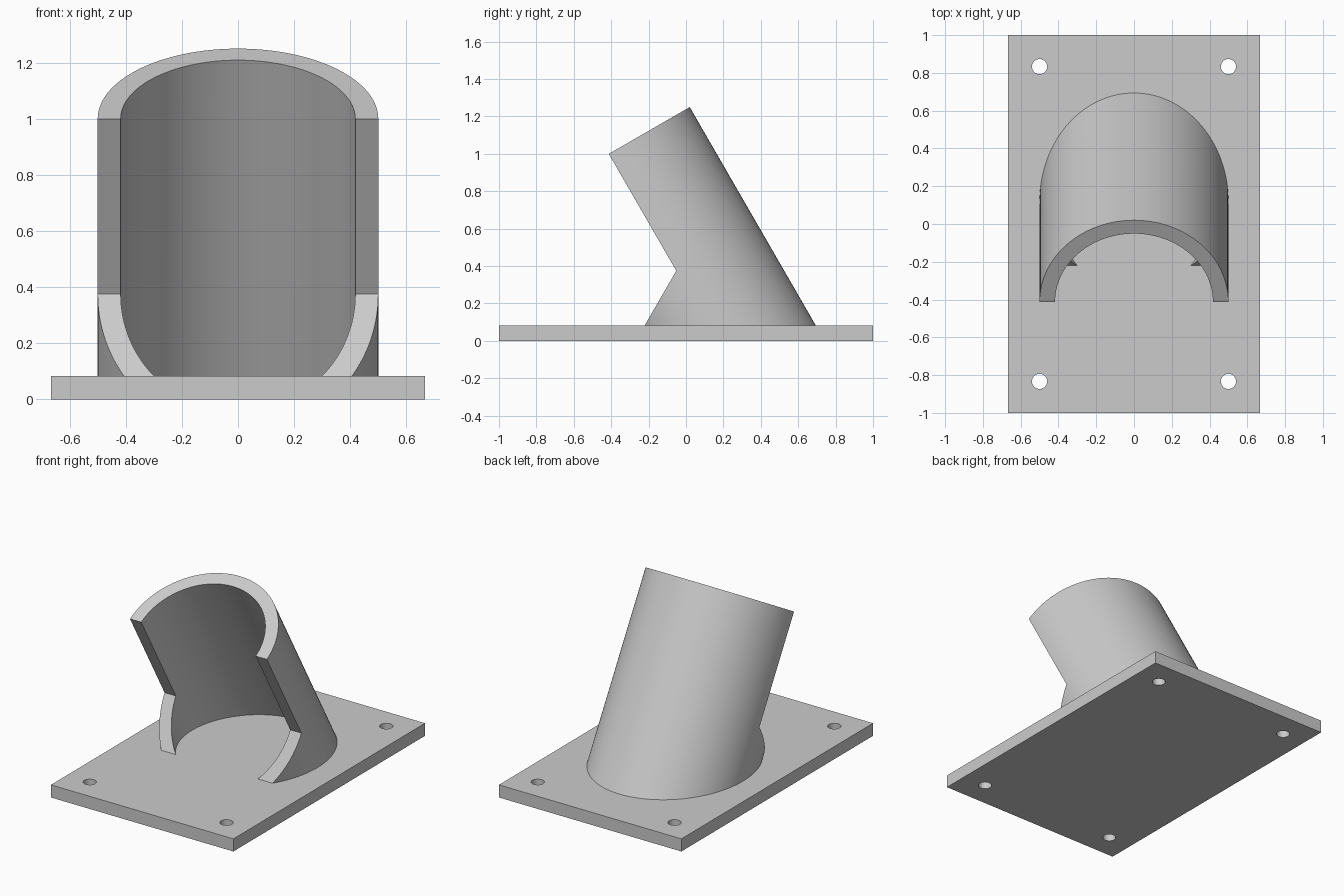
import bpy, bmesh, math
from mathutils import Matrix, Vector

if "Cube" in bpy.data.objects:
    bpy.data.objects.remove(bpy.data.objects["Cube"], do_unlink=True)

PLATE_T = 1 / 12
R_OUT, R_IN = 0.5, 0.418
TILT = math.radians(30)
TOP = Vector((0, -0.413, 1.0))      # centre of the open tube end

grey = bpy.data.materials.new("plain grey")
grey.use_nodes = True
colour = (0.6, 0.6, 0.6, 1)
grey.diffuse_color = colour
grey.node_tree.nodes["Principled BSDF"].inputs["Base Color"].default_value = colour


def finish(name, bm):
    bmesh.ops.recalc_face_normals(bm, faces=bm.faces)
    mesh = bpy.data.meshes.new(name)
    bm.to_mesh(mesh)
    bm.free()
    mesh.materials.append(grey)
    obj = bpy.data.objects.new(name, mesh)
    bpy.context.collection.objects.link(obj)
    return obj


def box(name, size, centre):
    bm = bmesh.new()
    mat = Matrix.Translation(centre) @ Matrix.Diagonal((*size, 1))
    bmesh.ops.create_cube(bm, size=1, matrix=mat)
    return finish(name, bm)


def cylinder(name, radius, length, matrix, segments):
    bm = bmesh.new()
    bmesh.ops.create_cone(bm, cap_ends=True, segments=segments, radius1=radius,
                          radius2=radius, depth=length, matrix=matrix)
    return finish(name, bm)


def cut(target, cutter):
    """Subtract the cutter, apply the result and remove the cutter."""
    bpy.ops.object.select_all(action="DESELECT")
    bpy.context.view_layer.objects.active = target
    target.select_set(True)
    mod = target.modifiers.new("cut", "BOOLEAN")
    mod.operation = "DIFFERENCE"
    mod.solver = "EXACT"
    mod.object = cutter
    bpy.ops.object.modifier_apply(modifier=mod.name)
    bpy.data.objects.remove(cutter, do_unlink=True)


def smooth(obj):
    bpy.ops.object.select_all(action="DESELECT")
    bpy.context.view_layer.objects.active = obj
    obj.select_set(True)
    bpy.ops.object.shade_smooth_by_angle(angle=math.radians(30))


# Base plate with four corner screw holes
plate = box("base_plate", (4 / 3, 2, PLATE_T), (0, 0, PLATE_T / 2))
for x in (-0.5, 0.5):
    for y in (-5 / 6, 5 / 6):
        cut(plate, cylinder("hole_cutter", 0.04, 1, Matrix.Translation((x, y, 0)), 48))
smooth(plate)

# Tilted tube, square at its upper end
tilt = Matrix.Translation(TOP) @ Matrix.Rotation(TILT, 4, "X")
tube = cylinder("tilted_holder", R_OUT, 2, tilt @ Matrix.Translation((0, 0, -1)), 128)
cut(tube, cylinder("bore_cutter", R_IN, 3, tilt @ Matrix.Translation((0, 0, -1)), 128))

# Wedge opening at the front, its edge lying on the tube axis
apex = Vector((0, TOP.y + (TOP.z - 0.375) * math.tan(TILT), 0.375))
reach = 2
dy, dz = reach * math.sin(TILT), reach * math.cos(TILT)
bm = bmesh.new()
corners = [apex, apex + Vector((0, -dy, dz)), apex + Vector((0, -dy, -dz))]
face = bm.faces.new([bm.verts.new(c - Vector((1, 0, 0))) for c in corners])
side = bmesh.ops.extrude_face_region(bm, geom=[face])["geom"]
bmesh.ops.translate(bm, vec=(2, 0, 0),
                    verts=[v for v in side if isinstance(v, bmesh.types.BMVert)])
cut(tube, finish("wedge_cutter", bm))

# Trim the tube flush with the plate top
cut(tube, box("floor_cutter", (4, 4, 2), (0, 0, PLATE_T - 1)))
smooth(tube)
